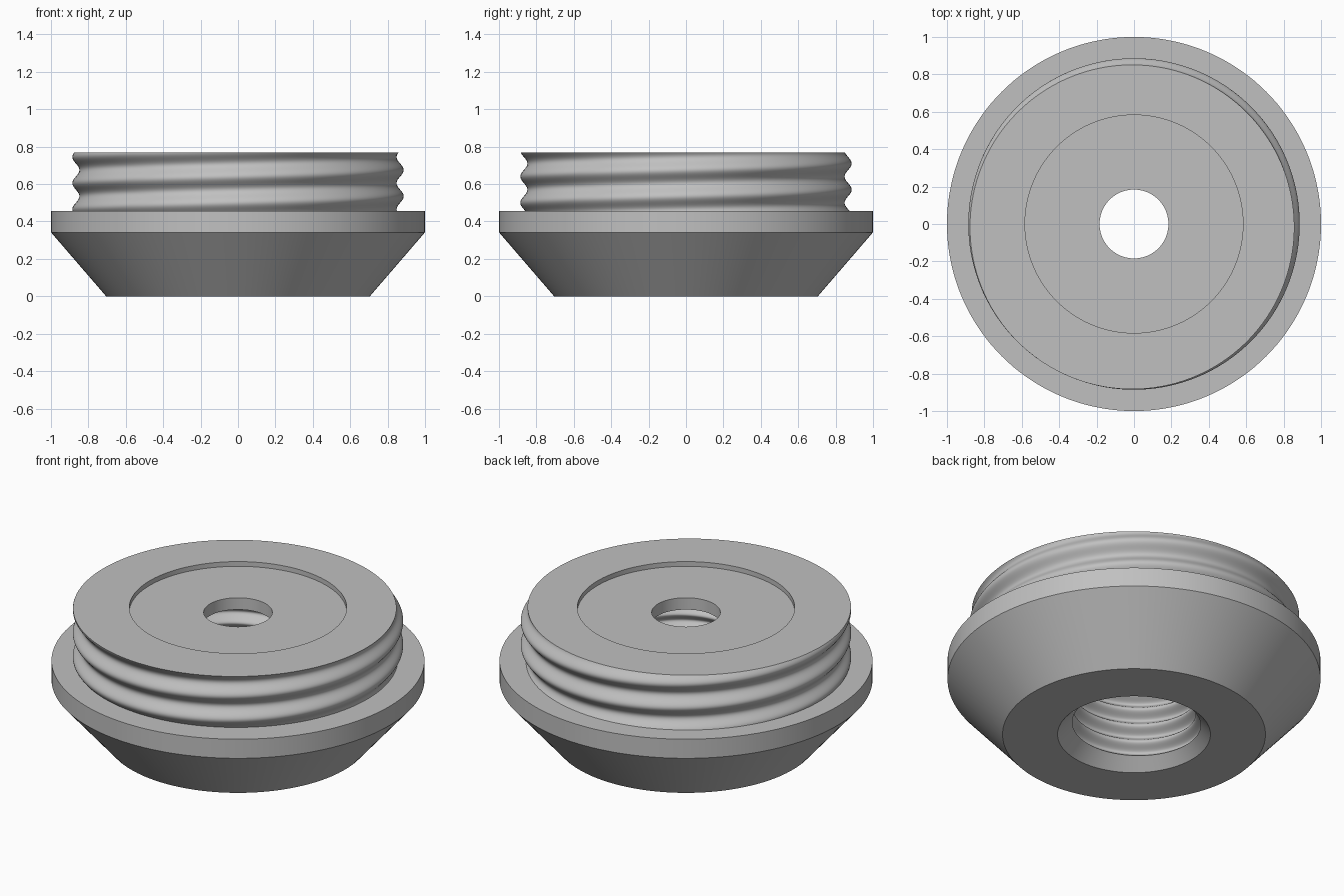
import bpy, bmesh, math

if "Cube" in bpy.data.objects:
    bpy.data.objects.remove(bpy.data.objects["Cube"], do_unlink=True)

SEG = 144


def thread(mean, depth, pitch, crest, angle, z):
    """Radius of a right-handed rounded thread with a crest at height `crest` for angle 0."""
    return mean + depth * math.cos(math.tau * (z - crest) / pitch - angle)


def outer(a, z):
    return thread(0.867, 0.019, 0.14, 0.535, a, z)


def inner(a, z):
    return thread(0.352, 0.022, 0.10, 0.035, a, z)


def chamfer_height(a):
    """Height where the entry chamfer meets the inner thread."""
    low, high = 0.02, 0.09
    for _ in range(20):
        mid = (low + high) / 2
        if 0.41 - mid > inner(a, mid):
            low = mid
        else:
            high = mid
    return low


def plain(r, z):
    return lambda a: (r, z)


def outer_ring(t):
    z = 0.455 + 0.313 * t
    return lambda a: (outer(a, z), z)


def inner_ring(t):
    def ring(a):
        start = chamfer_height(a)
        z = start + (0.67 - start) * t
        return inner(a, z), z
    return ring


# Closed section: underside, cone, rim, outer thread, recess, bore, inner thread
rings = [plain(0.41, 0), plain(0.705, 0), plain(1, 0.342), plain(1, 0.455)]
rings += [outer_ring(i / 50) for i in range(51)]
rings += [plain(0.583, 0.768), plain(0.583, 0.74), plain(0.184, 0.74), plain(0.184, 0.67)]
rings += [inner_ring(1 - i / 130) for i in range(131)]

bm = bmesh.new()
loops = []
for ring in rings:
    loop = []
    for s in range(SEG):
        a = math.tau * s / SEG
        r, z = ring(a)
        loop.append(bm.verts.new((r * math.cos(a), r * math.sin(a), z)))
    loops.append(loop)
for i, lower in enumerate(loops):
    upper = loops[(i + 1) % len(loops)]
    for s in range(SEG):
        n = (s + 1) % SEG
        bm.faces.new((lower[s], lower[n], upper[n], upper[s]))
bmesh.ops.recalc_face_normals(bm, faces=bm.faces)
mesh = bpy.data.meshes.new("threaded_cap")
bm.to_mesh(mesh)
bm.free()

# Single grey material
grey = bpy.data.materials.new("grey")
grey.use_nodes = True
colour = (0.53, 0.53, 0.53, 1)
grey.diffuse_color = colour
grey.node_tree.nodes["Principled BSDF"].inputs["Base Color"].default_value = colour
mesh.materials.append(grey)

cap = bpy.data.objects.new("threaded_cap", mesh)
bpy.context.scene.collection.objects.link(cap)
bpy.context.view_layer.objects.active = cap
cap.select_set(True)
bpy.ops.object.shade_smooth_by_angle(angle=math.radians(30))
